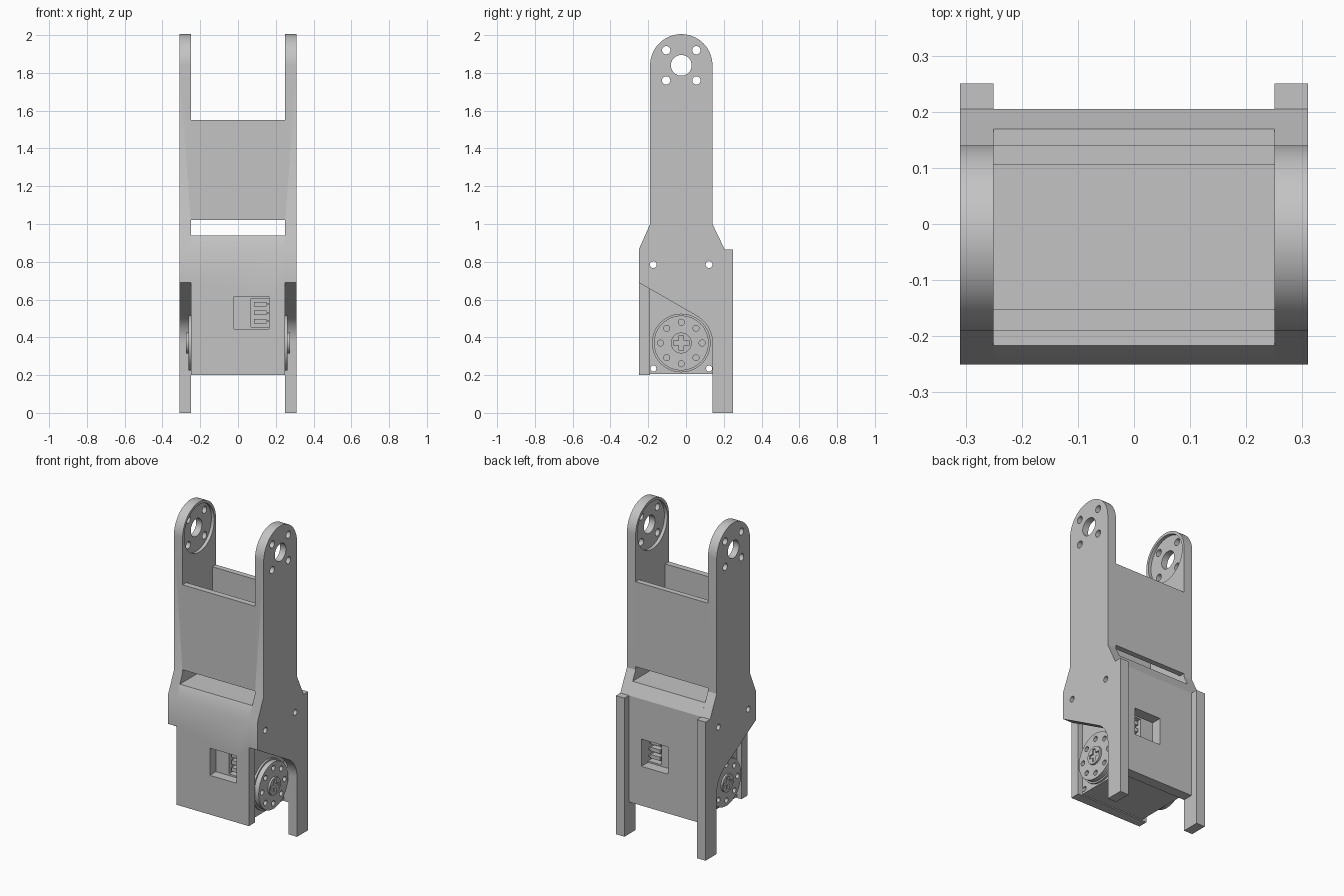
import bpy, bmesh, math
from mathutils import Matrix

cube = bpy.data.objects.get("Cube")
if cube:
    bpy.data.objects.remove(cube, do_unlink=True)

grey = bpy.data.materials.new("plain grey")
grey.use_nodes = True
GREY = (0.55, 0.55, 0.55, 1)
grey.diffuse_color = GREY
grey.node_tree.nodes["Principled BSDF"].inputs["Base Color"].default_value = GREY

AXIS_Y = -0.025      # shared centre line of both pivots
TOP_Z, HORN_Z = 1.84, 0.37
ARM_R = 0.165


def finish(name, bm):
    bmesh.ops.recalc_face_normals(bm, faces=bm.faces)
    mesh = bpy.data.meshes.new(name)
    bm.to_mesh(mesh)
    bm.free()
    mesh.materials.append(grey)
    obj = bpy.data.objects.new(name, mesh)
    bpy.context.collection.objects.link(obj)
    return obj


def prism(name, profile, x0, x1):
    """Extrude a (y, z) profile along x."""
    bm = bmesh.new()
    face = bm.faces.new([bm.verts.new((x0, y, z)) for y, z in profile])
    new = bmesh.ops.extrude_face_region(bm, geom=[face])["geom"]
    bmesh.ops.translate(bm, vec=(x1 - x0, 0, 0),
                        verts=[v for v in new if isinstance(v, bmesh.types.BMVert)])
    return finish(name, bm)


def box(name, x0, x1, y0, y1, z0, z1):
    return prism(name, [(y0, z0), (y1, z0), (y1, z1), (y0, z1)], x0, x1)


def arc(y, z, r, a0, a1, n):
    steps = [math.radians(a0 + (a1 - a0) * i / n) for i in range(n + 1)]
    return [(y + r * math.cos(a), z + r * math.sin(a)) for a in steps]


def rod(name, y, z, r, x0, x1, n=24):
    return prism(name, arc(y, z, r, 0, 360, n)[:-1], x0, x1)


def combine(target, others, operation):
    """Boolean each helper into the target, then discard it."""
    for other in others:
        mod = target.modifiers.new("combine", "BOOLEAN")
        mod.operation, mod.solver, mod.object = operation, "EXACT", other
        bpy.context.view_layer.objects.active = target
        bpy.ops.object.modifier_apply(modifier=mod.name)
        bpy.data.objects.remove(other, do_unlink=True)


def shade(obj):
    bpy.ops.object.select_all(action="DESELECT")
    obj.select_set(True)
    bpy.context.view_layer.objects.active = obj
    bpy.ops.object.shade_smooth_by_angle(angle=math.radians(25))


# Lower casing: front and back walls joined by a bridge above the motor
frame = prism("frame", [(-0.25, 0.2), (-0.25, 0.865), (-0.2167, 0.94), (0.169, 0.94),
                        (0.205, 0.865), (0.205, 0.2), (0.14, 0.2), (0.14, 0.7),
                        (-0.19, 0.7), (-0.19, 0.2)], -0.25, 0.25)

# Upper sleeve walls, leaving a slot above the casing
sleeve = [box("sleeve_wall", -0.25, 0.25, y0, y1, 1.02, 1.55)
          for y0, y1 in ((-0.19, -0.152), (0.105, 0.14))]

# Side plates: rounded arm on top, leg at the back, cut-out round the horn
arm = [(-0.25, 0.69), (-0.25, 0.865), (-0.19, 1.0)]
arm += arc(AXIS_Y, TOP_Z, ARM_R, 180, 0, 40)
arm += [(0.14, 1.0), (0.205, 0.865), (0.25, 0.865), (0.25, 0), (0.14, 0)]
arm += arc(AXIS_Y, HORN_Z, ARM_R, 0, 60, 16)
plates = [prism("side_plate", arm, min(s * 0.25, s * 0.31), max(s * 0.25, s * 0.31))
          for s in (-1, 1)]
combine(frame, sleeve + plates, "UNION")

# Pivot holes, shallow inner recesses, screw holes and connector windows
cuts = [rod("cut", AXIS_Y, TOP_Z, 0.055, -0.4, 0.4, 40),
        rod("cut", AXIS_Y, TOP_Z, 0.148, -0.27, 0.27, 64)]
for dy in (-0.08, 0.08):
    for dz in (-0.08, 0.08):
        cuts.append(rod("cut", AXIS_Y + dy, TOP_Z + dz, 0.022, -0.4, 0.4))
for y in (-0.173, 0.122):
    cuts.append(rod("cut", y, 0.785, 0.018, -0.4, 0.4))
for y0, y1 in ((-0.3, -0.188), (0.138, 0.3)):
    cuts.append(box("cut", -0.02, 0.165, y0, y1, 0.445, 0.615))
combine(frame, cuts, "DIFFERENCE")
shade(frame)

# Motor body between the walls, with sockets and corner screw holes
motor = box("motor_body", -0.22, 0.22, -0.19, 0.14, 0.207, 0.7)
cuts = [rod("cut", y, 0.235, 0.016, -0.4, 0.4) for y in (-0.173, 0.122)]
cuts += [box("cut", 0.07, 0.165, y0, y1, 0.455, 0.605)
         for y0, y1 in ((-0.3, -0.15), (0.1, 0.3))]
combine(motor, cuts, "DIFFERENCE")
shade(motor)

# Connector ribs and pins inside the sockets
for side, y0, y1 in (("front", -0.185, -0.145), ("back", 0.095, 0.135)):
    for i, z in enumerate((0.485, 0.53, 0.575)):
        box(f"{side}_connector_rib_{i + 1}", 0.085, 0.15, y0, y1, z - 0.012, z + 0.012)
        box(f"{side}_connector_pin_{i + 1}", 0.15, 0.165, y0, y1, z - 0.005, z + 0.005)

# Round horns on both sides, with a ring of holes and a cross-head screw
for side, s in (("left", 1), ("right", -1)):
    def span(a, b):
        return min(s * a, s * b), max(s * a, s * b)
    shade(rod(f"{side}_horn_boss", AXIS_Y, HORN_Z, 0.155, *span(0.2, 0.232), 64))
    horn = rod(f"{side}_horn", AXIS_Y, HORN_Z, 0.145, *span(0.225, 0.262), 64)
    cuts = [rod("cut", y, z, 0.016, *span(0.24, 0.3), 16)
            for y, z in arc(AXIS_Y, HORN_Z, 0.11, 0, 360, 8)[:-1]]
    combine(horn, cuts, "DIFFERENCE")
    shade(horn)
    screw = rod(f"{side}_horn_screw", AXIS_Y, HORN_Z, 0.055, *span(0.25, 0.274), 40)
    groove = []
    for w, h in ((0.04, 0.012), (0.012, 0.04)):
        groove.append(box("cut", *span(0.265, 0.3), AXIS_Y - w, AXIS_Y + w,
                          HORN_Z - h, HORN_Z + h))
    combine(screw, groove, "DIFFERENCE")
    shade(screw)
